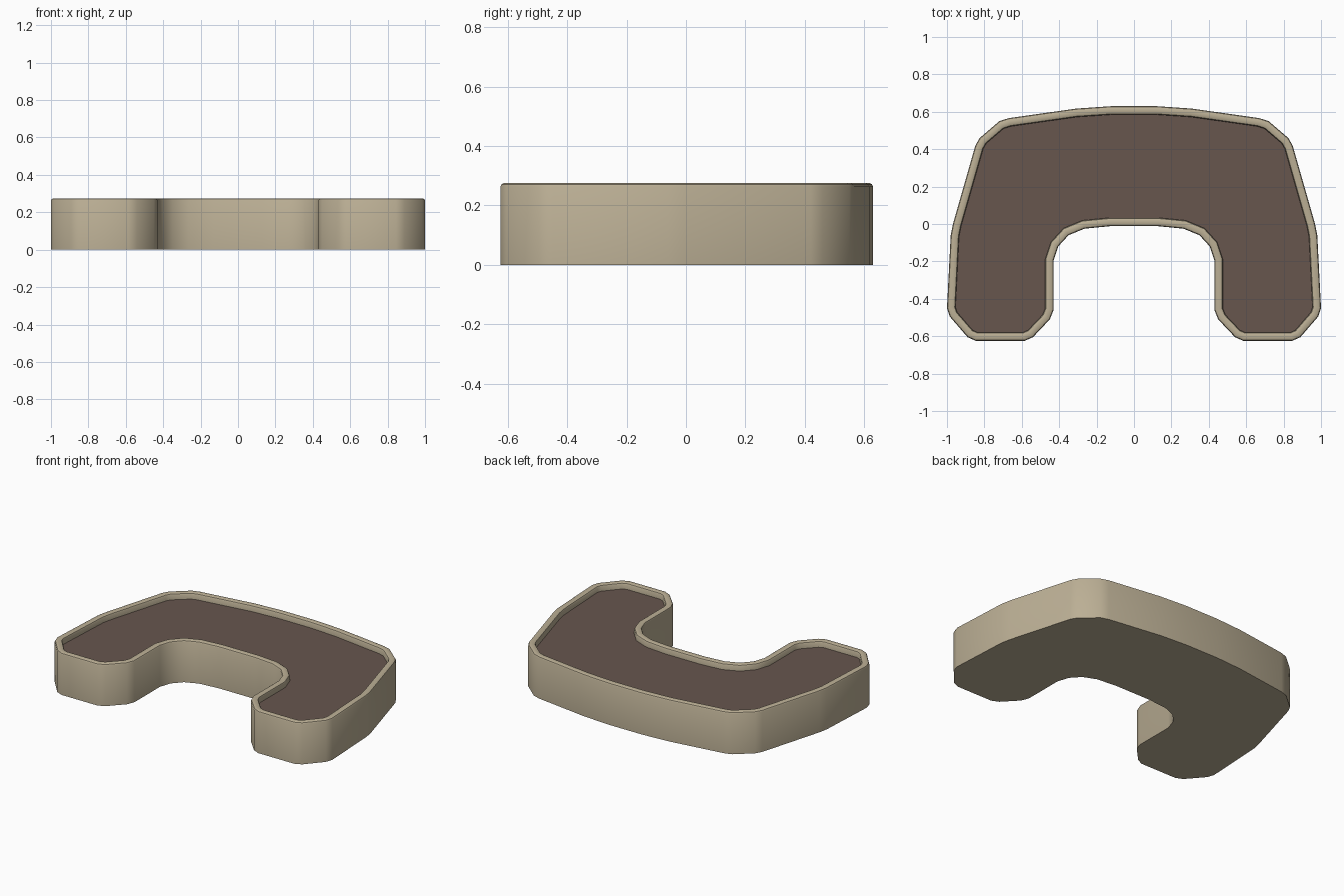
import bpy, bmesh, math
from mathutils import Vector

if "Cube" in bpy.data.objects:
    bpy.data.objects.remove(bpy.data.objects["Cube"])

# Right half of the outline, clockwise from top centre to the inner arch
HALF = [(0.12, 0.63), (0.31, 0.617), (0.67, 0.566), (0.72, 0.55), (0.825, 0.46),
        (0.848, 0.42), (0.968, 0.0), (0.98, -0.06), (1.0, -0.45), (0.985, -0.495),
        (0.89, -0.605), (0.845, -0.625), (0.585, -0.625), (0.54, -0.605),
        (0.45, -0.51), (0.43, -0.46), (0.43, -0.195), (0.405, -0.12),
        (0.35, -0.06), (0.265, -0.025), (0.13, -0.012)]
OUTLINE = [Vector(p) for p in HALF] + [Vector((-x, y)) for x, y in reversed(HALF)]


def inset(points, d):
    """Mitred inward offset of a clockwise loop."""
    out = []
    for i, p in enumerate(points):
        a = (p - points[i - 1]).normalized()
        b = (points[(i + 1) % len(points)] - p).normalized()
        na, nb = Vector((a.y, -a.x)), Vector((b.y, -b.x))
        out.append(p + (na + nb) * (d / (1 + na.dot(nb))))
    return out


def material(name, color):
    m = bpy.data.materials.new(name)
    m.diffuse_color = (*color, 1)
    m.use_nodes = True
    m.node_tree.nodes["Principled BSDF"].inputs["Base Color"].default_value = m.diffuse_color
    return m


def build(name, profile, mat, cap_start, cap_end):
    """Sweep an (inset, z) profile around the outline."""
    bm = bmesh.new()
    rings = [[bm.verts.new((p.x, p.y, z)) for p in inset(OUTLINE, d)] for d, z in profile]
    n = len(OUTLINE)
    for r, s in zip(rings, rings[1:]):
        for i in range(n):
            j = (i + 1) % n
            bm.faces.new((r[j], r[i], s[i], s[j]))
    if cap_start:
        bm.faces.new(rings[0])
    if cap_end:
        bm.faces.new(list(reversed(rings[-1])))
    me = bpy.data.meshes.new(name)
    bm.to_mesh(me)
    bm.free()
    me.materials.append(mat)
    ob = bpy.data.objects.new(name, me)
    bpy.context.collection.objects.link(ob)
    bpy.ops.object.select_all(action='DESELECT')
    ob.select_set(True)
    bpy.context.view_layer.objects.active = ob
    bpy.ops.object.shade_smooth_by_angle(angle=math.radians(35))
    return ob


stone = material("stone", (0.50, 0.43, 0.30))
earth = material("earth", (0.135, 0.093, 0.076))

# Planter wall with a rounded rim and closed underside
build("planter_wall", [(0, 0), (0, 0.263), (0.004, 0.271), (0.012, 0.275),
                       (0.033, 0.275), (0.041, 0.271), (0.045, 0.263), (0.045, 0.225)],
      stone, True, False)
# Soil bed just below the rim
build("soil", [(0.04, 0.235)], earth, False, True)
